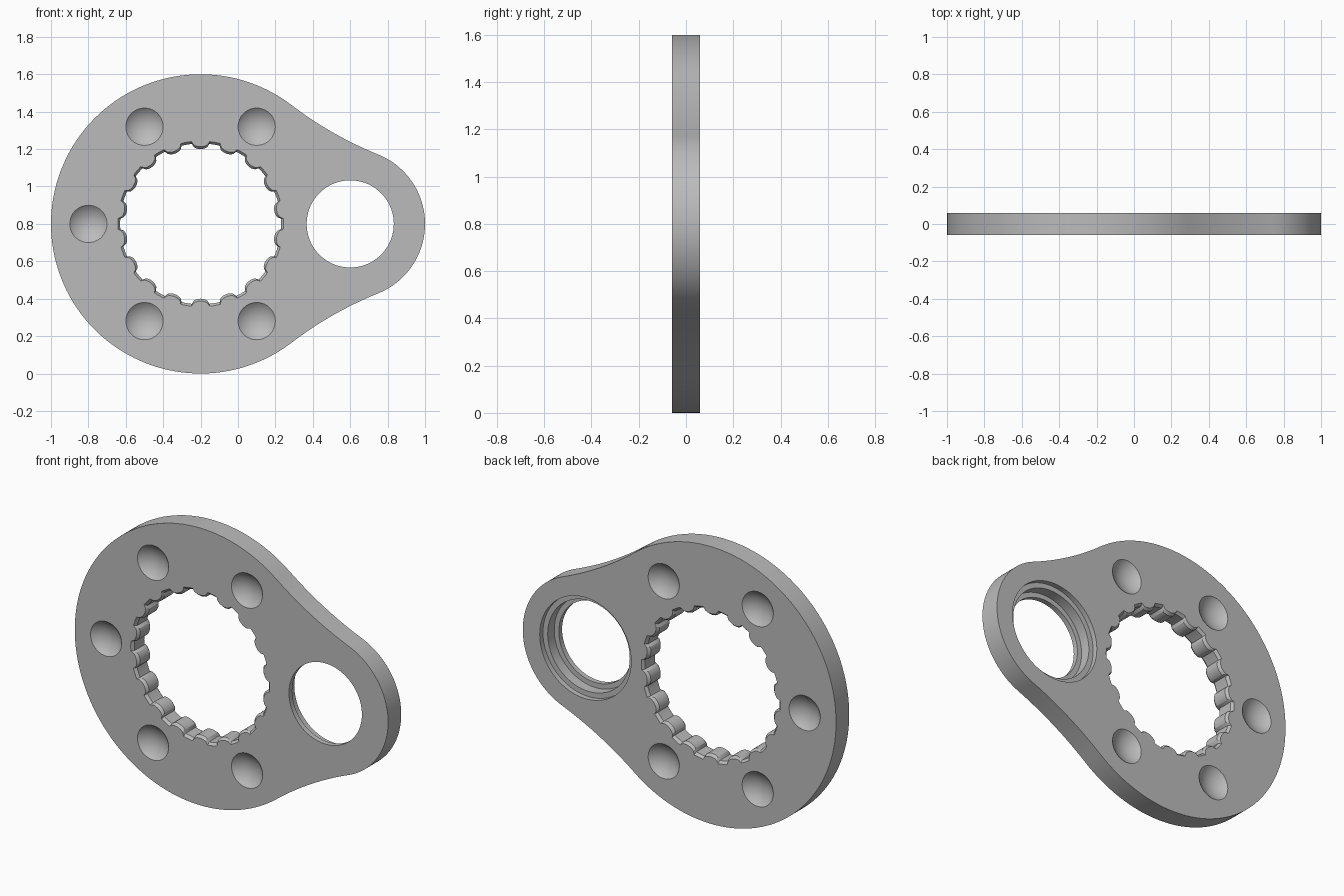
import bpy
import bmesh
from math import acos, atan2, cos, sin, pi, sqrt, radians
from mathutils import Vector

cube = bpy.data.objects.get("Cube")
if cube:
    bpy.data.objects.remove(cube, do_unlink=True)

HALF = 0.06                      # half the plate thickness
MAIN = Vector((-0.2, 0.8))       # centre of the large disc
LUG = Vector((0.6, 0.8))         # centre of the small end
MAIN_R, LUG_R, BLEND_R = 0.8, 0.4, 2.0


def arc(centre, radius, start, end, count):
    steps = [start + (end - start) * i / count for i in range(count)]
    return [centre + radius * Vector((cos(a), sin(a))) for a in steps]


def make_object(name, bm):
    bmesh.ops.recalc_face_normals(bm, faces=bm.faces)
    mesh = bpy.data.meshes.new(name)
    bm.to_mesh(mesh)
    bm.free()
    obj = bpy.data.objects.new(name, mesh)
    bpy.context.collection.objects.link(obj)
    return obj


def loft(name, sections):
    """Closed solid through (depth, outline) sections stacked along y."""
    bm = bmesh.new()
    rings = [[bm.verts.new((p.x, y, p.y)) for p in pts] for y, pts in sections]
    for low, high in zip(rings, rings[1:]):
        for i in range(len(low)):
            bm.faces.new((low[i - 1], low[i], high[i], high[i - 1]))
    bm.faces.new(rings[0])
    bm.faces.new(rings[-1])
    return make_object(name, bm)


def cut(target, cutter):
    cutter.hide_render = True
    mod = target.modifiers.new("cut", 'BOOLEAN')
    mod.operation = 'DIFFERENCE'
    mod.solver = 'EXACT'
    mod.object = cutter
    bpy.context.view_layer.objects.active = target
    bpy.ops.object.modifier_apply(modifier=mod.name)
    bpy.data.objects.remove(cutter, do_unlink=True)


# Plate outline: two discs joined by tangent concave blends
span = LUG.x - MAIN.x
d1, d2 = MAIN_R + BLEND_R, LUG_R + BLEND_R
main_a = acos((span**2 + d1**2 - d2**2) / (2 * span * d1))
blend = Vector((d1 * cos(main_a), d1 * sin(main_a)))
upper = MAIN + blend
lower = MAIN + Vector((blend.x, -blend.y))
lug_a = atan2(upper.y - LUG.y, upper.x - LUG.x)
outline = (arc(MAIN, MAIN_R, main_a, 2 * pi - main_a, 96)
           + arc(lower, BLEND_R, pi - main_a, pi - lug_a, 16)
           + arc(LUG, LUG_R, -lug_a, lug_a, 48)
           + arc(upper, BLEND_R, lug_a - pi, main_a - pi, 16))
plate = loft("plate", [(-HALF, outline), (HALF, outline)])


# Toothed opening with rounded teeth and chamfered rims
def toothed(extra, teeth=18, per_tooth=16):
    pts = []
    for i in range(teeth * per_tooth):
        t = 2 * (i % per_tooth) / per_tooth - 1
        bump = sqrt(max(0, 1 - (t / 0.62) ** 2))
        a = 2 * pi * i / (teeth * per_tooth)
        pts.append(MAIN + (0.43 + extra - 0.03 * bump) * Vector((cos(a), sin(a))))
    return pts


cut(plate, loft("toothed_cutter", [
    (-0.08, toothed(0.03)), (-0.045, toothed(0)),
    (0.045, toothed(0)), (0.08, toothed(0.03))]))

# Stepped bore in the small end, wider towards the back
bore = [(-0.1, 0.233), (-0.03, 0.233), (-0.03, 0.262),
        (0.03, 0.262), (0.03, 0.292), (0.1, 0.292)]
cut(plate, loft("bore_cutter", [(y, arc(LUG, r, 0, 2 * pi, 72)) for y, r in bore]))

# Shallow round dimples on both faces
bm = bmesh.new()
RIM, DEPTH = 0.1, 0.04
ball = (RIM**2 + DEPTH**2) / (2 * DEPTH)
for side in (-1, 1):
    for k in range(1, 6):
        a = radians(60 * k)
        spot = (MAIN.x + 0.6 * cos(a), side * (HALF + ball - DEPTH), MAIN.y + 0.6 * sin(a))
        made = bmesh.ops.create_uvsphere(bm, u_segments=48, v_segments=32, radius=ball)
        bmesh.ops.translate(bm, verts=made["verts"], vec=spot)
cut(plate, make_object("dimple_cutter", bm))

# Single grey finish
grey = bpy.data.materials.new("plain_grey")
grey.use_nodes = True
colour = (0.5, 0.5, 0.5, 1)
grey.diffuse_color = colour
grey.node_tree.nodes["Principled BSDF"].inputs["Base Color"].default_value = colour
plate.data.materials.clear()
plate.data.materials.append(grey)
for face in plate.data.polygons:
    face.material_index = 0

bpy.ops.object.select_all(action='DESELECT')
plate.select_set(True)
bpy.context.view_layer.objects.active = plate
bpy.ops.object.shade_smooth_by_angle(angle=radians(25))
